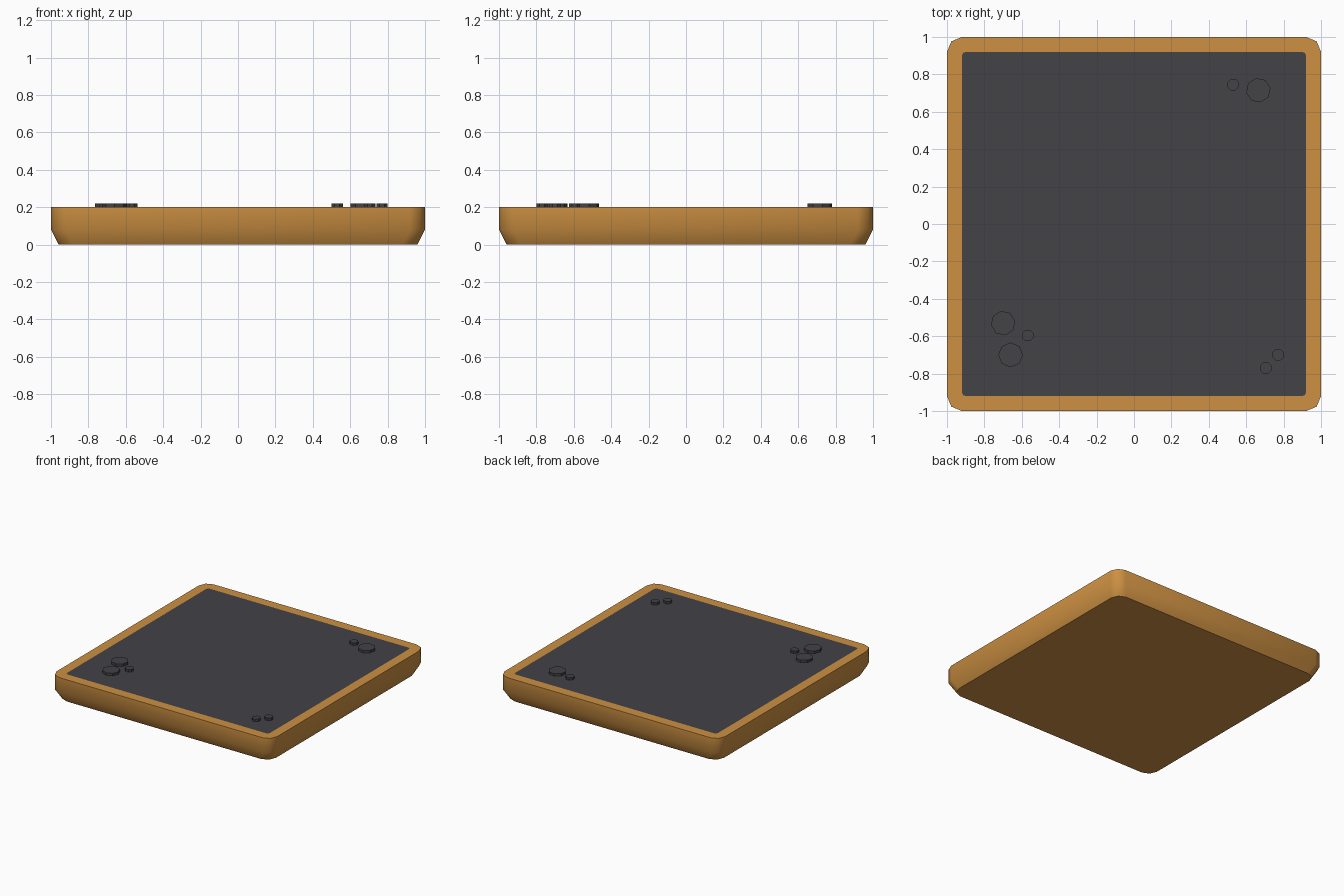
import bpy, bmesh, math

if "Cube" in bpy.data.objects:
    bpy.data.objects.remove(bpy.data.objects["Cube"])


def material(name, rgb):
    m = bpy.data.materials.new(name)
    m.diffuse_color = (*rgb, 1)
    m.use_nodes = True
    m.node_tree.nodes["Principled BSDF"].inputs["Base Color"].default_value = m.diffuse_color
    return m


ochre = material("ochre", (0.61, 0.28, 0.055))
charcoal = material("charcoal", (0.056, 0.054, 0.061))


def rounded_square(half, radius, z, steps=2):
    pts = []
    for k in range(4):
        mid = math.radians(45 + 90 * k)
        cx = math.copysign(half - radius, math.cos(mid))
        cy = math.copysign(half - radius, math.sin(mid))
        for i in range(steps + 1):
            a = math.radians(90 * k + 90 * i / steps)
            pts.append((cx + radius * math.cos(a), cy + radius * math.sin(a), z))
    return pts


def finish(bm, name, mats, angle):
    bmesh.ops.recalc_face_normals(bm, faces=bm.faces[:])
    me = bpy.data.meshes.new(name)
    bm.to_mesh(me)
    bm.free()
    ob = bpy.data.objects.new(name, me)
    bpy.context.collection.objects.link(ob)
    for m in mats:
        me.materials.append(m)
    bpy.ops.object.select_all(action='DESELECT')
    ob.select_set(True)
    bpy.context.view_layer.objects.active = ob
    bpy.ops.object.shade_smooth_by_angle(angle=math.radians(angle))
    return ob


# Floor tile: chamfered base, straight sides, rim and flush dark panel
bm = bmesh.new()
rings = [[bm.verts.new(p) for p in rounded_square(*r)] for r in (
    (0.96, 0.08, 0), (1, 0.08, 0.08), (1, 0.08, 0.2), (0.92, 0.02, 0.2))]
n = len(rings[0])
for a, b in zip(rings, rings[1:]):
    for i in range(n):
        j = (i + 1) % n
        bm.faces.new((a[i], a[j], b[j], b[i]))
bm.faces.new(rings[0][::-1])
panel = bm.faces.new(rings[-1])
panel.material_index = 1
finish(bm, "floor_tile", (ochre, charcoal), 50)

# Flat pebbles scattered in three corners: x, y, radius, rotation in degrees
pebbles = [(0.665, 0.715, 0.066, 12), (0.53, 0.745, 0.033, 22),
           (-0.70, -0.53, 0.066, 10), (-0.66, -0.70, 0.066, 0),
           (-0.568, -0.596, 0.033, 22), (0.77, -0.70, 0.033, 22),
           (0.705, -0.77, 0.033, 22)]
for k, (x, y, r, turn) in enumerate(pebbles, 1):
    bm = bmesh.new()
    bmesh.ops.create_cone(bm, cap_ends=True, segments=8, radius1=r, radius2=r, depth=0.022)
    ob = finish(bm, f"pebble_{k}", (charcoal,), 30)
    ob.location = (x, y, 0.209)
    ob.rotation_euler.z = math.radians(turn)
